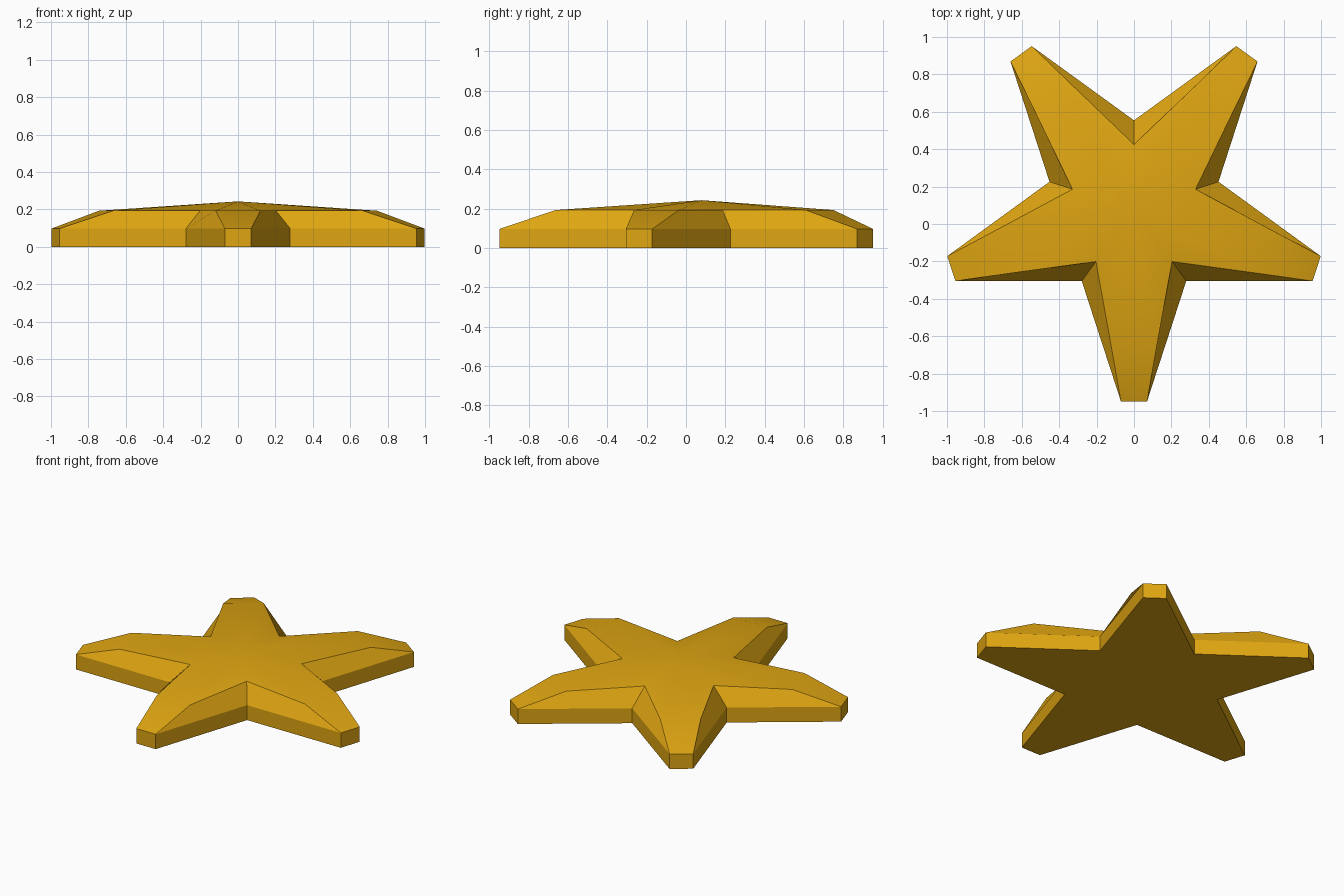
import bpy, bmesh, math

if "Cube" in bpy.data.objects:
    bpy.data.objects.remove(bpy.data.objects["Cube"])

CY = 0.079                      # star centre in y
gold = bpy.data.materials.new("gold")
gold.diffuse_color = (0.74, 0.38, 0.006, 1)
gold.use_nodes = True
gold.node_tree.nodes["Principled BSDF"].inputs["Base Color"].default_value = gold.diffuse_color

bm = bmesh.new()


def ring(r_inner, r_tip, half_w, z):
    """Star outline with blunt tips: per arm (tip a, tip b, inner corner)."""
    verts = []
    for k in range(5):
        a = math.radians(-90 + 72 * k)
        ca, sa = math.cos(a), math.sin(a)
        for s in (-1, 1):
            verts.append(bm.verts.new((r_tip * ca - s * half_w * sa,
                                       CY + r_tip * sa + s * half_w * ca, z)))
        b = a + math.radians(36)
        verts.append(bm.verts.new((r_inner * math.cos(b),
                                   CY + r_inner * math.sin(b), z)))
    return verts


# Outlines: base, top of the upright wall, upper shoulder, and the peak
base = ring(0.475, 1.027, 0.07, 0.0)
wall = ring(0.475, 1.027, 0.07, 0.097)
shoulder = ring(0.346, 0.742, 0.12, 0.193)
peak = bm.verts.new((0, CY, 0.243))

# Underside, walls, sloped flanks and the low crown
bm.faces.new(base[::-1])
n = len(base)
for i in range(n):
    j = (i + 1) % n
    bm.faces.new((base[i], base[j], wall[j], wall[i]))
    bm.faces.new((wall[i], wall[j], shoulder[j], shoulder[i]))
    bm.faces.new((shoulder[i], shoulder[j], peak))
bmesh.ops.recalc_face_normals(bm, faces=bm.faces)

mesh = bpy.data.meshes.new("star")
bm.to_mesh(mesh)
bm.free()
mesh.materials.append(gold)
star = bpy.data.objects.new("star", mesh)
bpy.context.collection.objects.link(star)

# Soft crown, crisp side edges
bpy.context.view_layer.objects.active = star
star.select_set(True)
bpy.ops.object.shade_smooth_by_angle(angle=math.radians(20))
